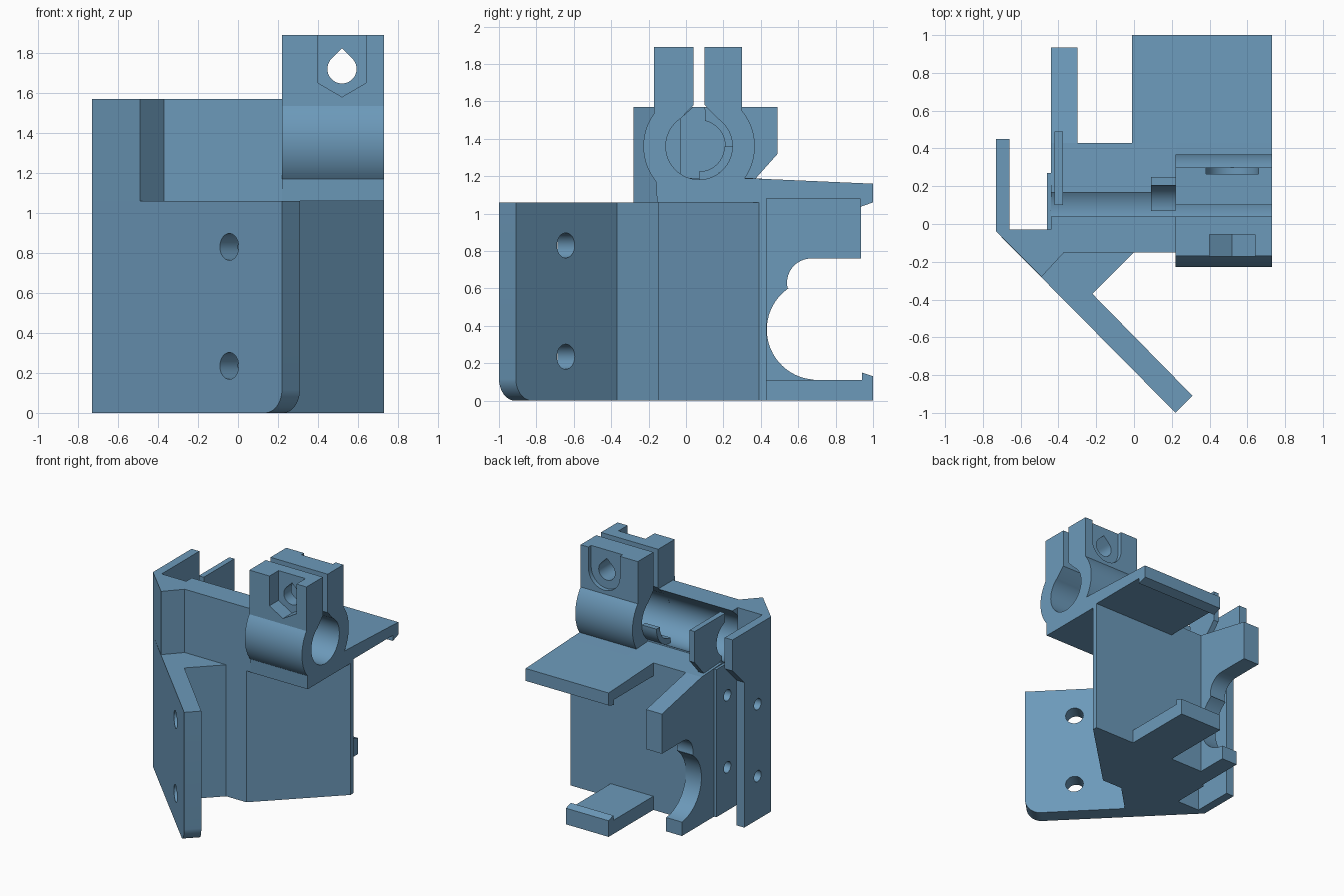
import bpy, bmesh, math
from mathutils import Vector

if "Cube" in bpy.data.objects:
    bpy.data.objects.remove(bpy.data.objects["Cube"])

blue = bpy.data.materials.new("steel_blue")
blue.diffuse_color = (0.15, 0.32, 0.49, 1)
blue.use_nodes = True
blue.node_tree.nodes["Principled BSDF"].inputs["Base Color"].default_value = blue.diffuse_color

X, Y, Z = Vector((1, 0, 0)), Vector((0, 1, 0)), Vector((0, 0, 1))
S = math.sqrt(0.5)
ARM, ARM_N = Vector((S, -S, 0)), Vector((S, S, 0))   # along / across the slanted arm


def prism(name, pts, u, v, w, w0, w1):
    """Extrude a 2D outline (in u, v) along w."""
    bm = bmesh.new()
    a = [bm.verts.new(u * p[0] + v * p[1] + w * w0) for p in pts]
    b = [bm.verts.new(u * p[0] + v * p[1] + w * w1) for p in pts]
    bm.faces.new(a)
    bm.faces.new(b[::-1])
    n = len(pts)
    for i in range(n):
        j = (i + 1) % n
        bm.faces.new((a[j], a[i], b[i], b[j]))
    bmesh.ops.recalc_face_normals(bm, faces=bm.faces)
    me = bpy.data.meshes.new(name)
    bm.to_mesh(me)
    bm.free()
    me.materials.append(blue)
    ob = bpy.data.objects.new(name, me)
    bpy.context.collection.objects.link(ob)
    return ob


def side(name, pts, x0, x1):
    return prism(name, pts, Y, Z, X, x0, x1)


def plan(name, pts, z0, z1):
    return prism(name, pts, X, Y, Z, z0, z1)


def arc(cx, cy, r, a0, a1, n=24):
    return [(cx + r * math.cos(math.radians(a0 + (a1 - a0) * i / n)),
             cy + r * math.sin(math.radians(a0 + (a1 - a0) * i / n))) for i in range(n + 1)]


def circle(cx, cy, r, n=32):
    return arc(cx, cy, r, 0, 360 - 360 / n, n - 1)


def cut(ob, cutters):
    bpy.context.view_layer.objects.active = ob
    for c in cutters:
        m = ob.modifiers.new("cut", 'BOOLEAN')
        m.operation, m.solver, m.object = 'DIFFERENCE', 'EXACT', c
        bpy.ops.object.modifier_apply(modifier=m.name)
        bpy.data.objects.remove(c)


# Lower body with slanted mounting arm, side channel and sloping front
body = plan("lower_body", [
    (-0.73, -0.04), (0.22, -1), (0.31, -0.91), (-0.22, -0.37), (0, -0.15), (0.18, -0.15),
    (0.73, 0.39), (0.73, 0.43), (-0.44, 0.43), (-0.44, 0.27), (-0.46, 0.27), (-0.46, -0.03),
    (-0.66, -0.03), (-0.66, 0.30), (-0.73, 0.30)], 0, 1.06)
cutters = [prism("arm_hole", circle(0.488, z, 0.067), ARM, Z, ARM_N, -0.7, -0.3)
           for z in (0.235, 0.83)]
corner = [(0.95, -0.1), (0.95, 0.12)] + arc(0.743, 0.12, 0.12, 0, -90, 12) + [(0.743, -0.1)]
cutters.append(prism("arm_corner", corner, ARM, Z, ARM_N, -0.7, -0.3))
cutters += [side("channel_hole", circle(0.13, z, 0.045, 24), -0.8, -0.36) for z in (0.35, 0.93)]
cut(body, cutters)

# Upper wall with rod trough
C = (0.07, 1.36)
side("rod_trough", [(-0.15, 1.06), (0.43, 1.06), (0.43, 1.185), (0.17, 1.2)]
     + arc(*C, 0.178, -56, -236, 32) + [(0.04, 1.57), (-0.15, 1.57)], -0.44, 0.22)
plan("upper_corner", [(-0.73, -0.04), (-0.49, -0.28), (-0.37, -0.15), (-0.44, -0.15),
                      (-0.44, -0.03), (-0.73, -0.03)], 1.06, 1.57)
side("upper_outer_plate", [(-0.03, 1.06), (0.30, 1.06), (0.30, 1.17), (0.45, 1.32),
                           (0.45, 1.57), (-0.03, 1.57)], -0.73, -0.66)
plan("channel_pad", [(-0.46, -0.03), (-0.44, -0.03), (-0.44, 0.27), (-0.46, 0.27)], 1.06, 1.19)

# Thin fin at the rod end
side("end_fin", [(0.10, 1.57), (0.49, 1.57), (0.49, 1.32), (0.37, 1.185), (0.14, 1.185)]
     + arc(*C, 0.14, -60, 77, 18), -0.42, -0.375)

# Rod stop next to the clamp
side("rod_stop", arc(*C, 0.178, -90, 0, 16) + arc(*C, 0.135, 0, -90, 16), 0.09, 0.22)

# Split clamp with nut pocket, washer pocket and teardrop bolt hole
clamp = side("rod_clamp", [(-0.155, 1.06), (0.43, 1.06), (0.43, 1.185)]
             + arc(*C, 0.298, -35, 39.5, 20) + [(0.30, 1.89), (0.10, 1.89), (0.10, 1.58)]
             + arc(*C, 0.178, 56, -236, 56) + [(0.04, 1.58), (0.04, 1.89), (-0.17, 1.89)]
             + arc(*C, 0.298, 144, 219.6, 20), 0.22, 0.73)
tear = [(0.52, 1.823)] + arc(0.52, 1.72, 0.073, 135, 405, 30)
nut = [(0.40, 1.95), (0.40, 1.65), (0.52, 1.58), (0.64, 1.65), (0.64, 1.95)]
washer = [(0.38, 1.95)] + arc(0.52, 1.72, 0.14, 180, 360, 24) + [(0.66, 1.95)]
cut(clamp, [prism("bolt_hole", tear, X, Z, Y, -0.4, 0.5),
            prism("nut_pocket", nut, X, Z, Y, -0.4, -0.055),
            prism("washer_pocket", washer, X, Z, Y, 0.265, 0.5)])

# Rear clips: top shelf, bottom shelf and curved side plate
side("top_shelf", [(0.43, 1.08), (0.93, 1.08), (0.93, 1.035), (1, 1.06), (1, 1.16),
                   (0.43, 1.185)], -0.01, 0.73)
side("bottom_shelf", [(0.43, 0), (1, 0), (1, 0.13), (0.94, 0.15), (0.94, 0.11),
                      (0.43, 0.11)], -0.01, 0.37)
side("side_plate", [(0.43, 0), (0.68, 0)] + arc(0.70, 0.38, 0.268, 266, 124, 32)
     + arc(0.67, 0.63, 0.13, 193, 90, 16)
     + [(0.935, 0.76), (0.935, 1.08), (0.43, 1.185)], -0.44, -0.30)

# Smooth the round surfaces, keep the edges crisp
for ob in bpy.context.scene.objects:
    ob.select_set(True)
    bpy.context.view_layer.objects.active = ob
bpy.ops.object.shade_smooth_by_angle(angle=math.radians(25))
